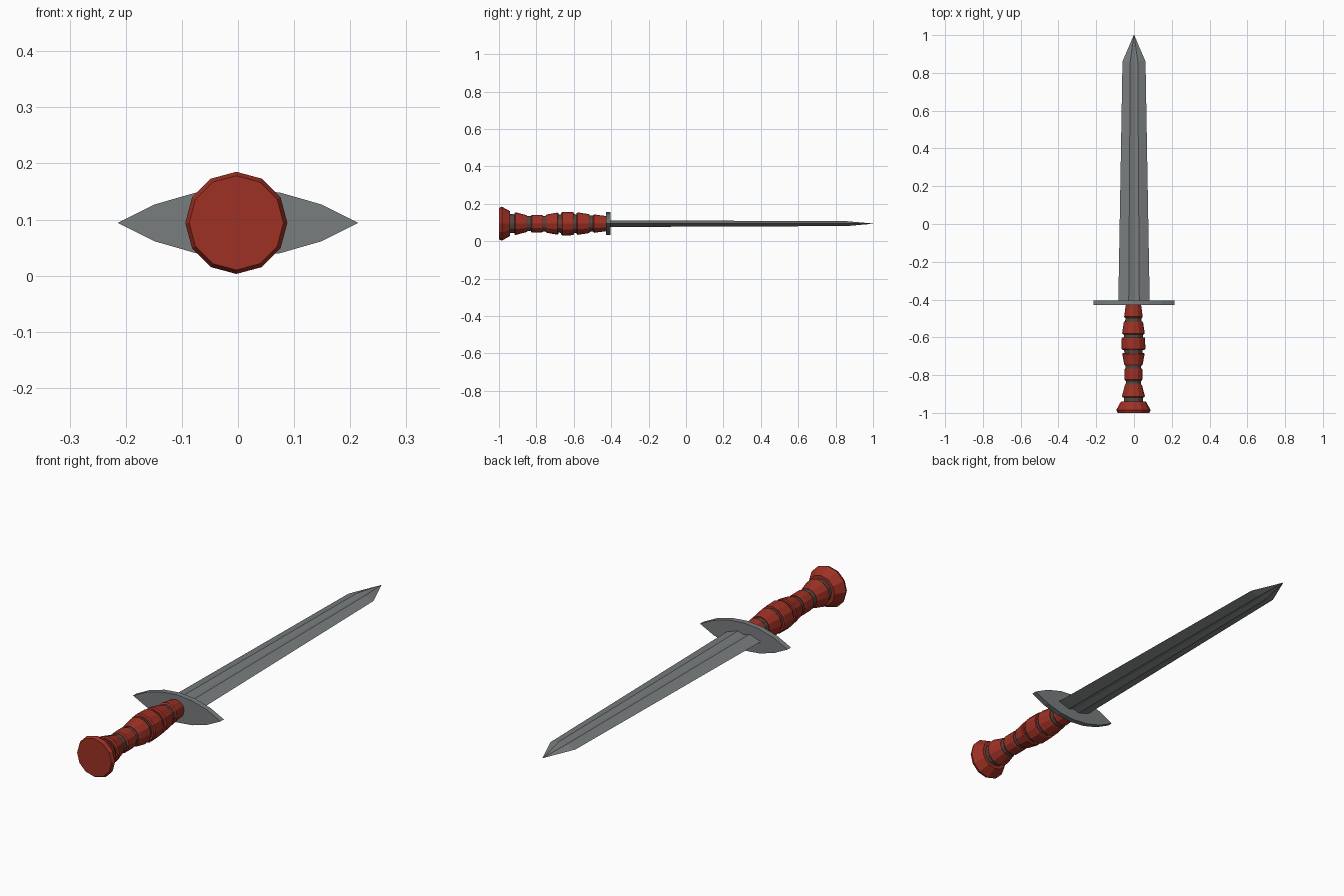
import bpy, bmesh, math

if "Cube" in bpy.data.objects:
    bpy.data.objects.remove(bpy.data.objects["Cube"])

CX, CZ = -0.003, 0.094   # axis of the sword, which runs along y


def material(name, rgb):
    m = bpy.data.materials.new(name)
    m.diffuse_color = (*rgb, 1)
    m.use_nodes = True
    m.node_tree.nodes["Principled BSDF"].inputs["Base Color"].default_value = m.diffuse_color
    return m


red = material("red grip", (0.34, 0.03, 0.018))
dark = material("dark grey core", (0.075, 0.065, 0.055))
steel = material("steel", (0.19, 0.205, 0.21))


def loft(name, rings, mat, cx=0.0):
    """Join cross-sections, each (y, [(x, z), ...]), and cap both ends."""
    bm = bmesh.new()
    loops = [[bm.verts.new((cx + x, y, CZ + z)) for x, z in pts] for y, pts in rings]
    n = len(loops[0])
    for a, b in zip(loops, loops[1:]):
        for i in range(n):
            j = (i + 1) % n
            bm.faces.new((a[i], a[j], b[j], b[i]))
    bm.faces.new(loops[0])
    bm.faces.new(loops[-1])
    bmesh.ops.remove_doubles(bm, verts=bm.verts, dist=1e-5)
    bmesh.ops.recalc_face_normals(bm, faces=bm.faces)
    me = bpy.data.meshes.new(name)
    bm.to_mesh(me)
    bm.free()
    me.materials.append(mat)
    ob = bpy.data.objects.new(name, me)
    bpy.context.collection.objects.link(ob)
    return ob


def turned(name, profile, mat):
    """Twelve-sided turned part from (y, radius) pairs."""
    def ring(r):
        return [(r * math.cos(math.tau * i / 12), r * math.sin(math.tau * i / 12))
                for i in range(12)]
    return loft(name, [(y, ring(r)) for y, r in profile], mat, CX)


# Pommel
turned("pommel", [(-1.0, 0.084), (-0.985, 0.091), (-0.94, 0.066)], red)

# Grip core, seen in the gaps between the red rings
turned("grip_core", [(-0.95, 0.052), (-0.92, 0.05), (-0.84, 0.04), (-0.755, 0.041),
                     (-0.63, 0.053), (-0.505, 0.043), (-0.42, 0.036)], dark)

# Red grip rings: start, end, radius at start, radius at end
segments = [(-0.918, -0.85, 0.061, 0.046), (-0.83, -0.765, 0.047, 0.047),
            (-0.75, -0.682, 0.049, 0.059), (-0.667, -0.6, 0.063, 0.062),
            (-0.585, -0.515, 0.06, 0.051), (-0.497, -0.425, 0.049, 0.041)]
for k, (y0, y1, r0, r1) in enumerate(segments):
    turned(f"grip_ring_{k + 1}", [(y0, r0 - 0.005), (y0 + 0.006, r0),
                                  (y1 - 0.006, r1), (y1, r1 - 0.003)], red)

# Guard: pointed oval plate
half = [(0.214, 0), (0.148, 0.033), (0.075, 0.054), (0, 0.061),
        (-0.075, 0.054), (-0.148, 0.033)]
outline = half + [(-x, -z) for x, z in half]
loft("guard", [(-0.428, outline), (-0.404, outline)], steel)


# Blade: eight-sided section with a shallow groove down each face
def section(w, ridge, t, groove):
    h = [(w, 0), (ridge, t), (0, groove), (-ridge, t)]
    return h + [(-x, -z) for x, z in h]


loft("blade", [(-0.41, section(0.083, 0.028, 0.018, 0.009)),
               (0.86, section(0.061, 0.02, 0.013, 0.007)),
               (1.0, section(0.0015, 0.0006, 0.0006, 0.0004))], steel)
